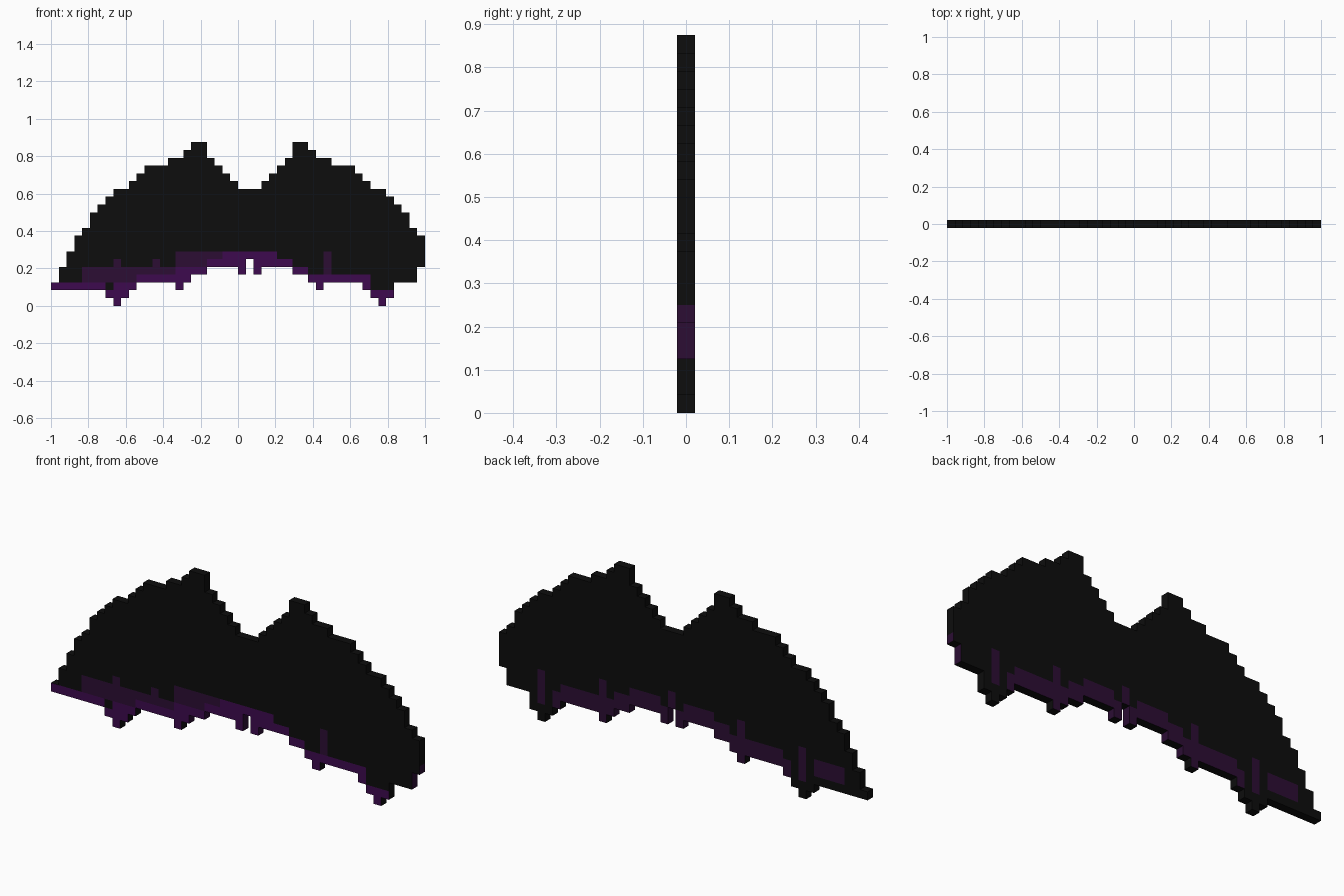
import bpy, bmesh

if "Cube" in bpy.data.objects:
    bpy.data.objects.remove(bpy.data.objects["Cube"])

U = 2 / 48          # size of one block
N = 48              # blocks across
CENTRE = 25         # column the two wings mirror about

# Wing outline: top and bottom block height per column, from the left tip to the centre
TOP = [3, 5, 7, 9, 10, 12, 13, 14, 15, 15, 16, 17, 18, 18, 18, 19, 19, 20, 21, 21, 19, 18, 17, 16, 15, 15]
BOTTOM = [2] * 7 + [1, 0, 1, 2] + [3] * 5 + [2, 3, 4, 4] + [5] * 4 + [4, 6]


def span(i):
    """Bottom and top of a column of blocks."""
    if i < 0 or i >= N:
        return 0, 0
    m = i if i <= CENTRE else 2 * CENTRE - i
    low = BOTTOM[m]
    if i == 47:
        low = 5
    elif i >= 44:
        low = 3
    return low, TOP[m]


def solid(i, k):
    low, top = span(i)
    return low <= k < top


def make_material(name, rgb):
    mat = bpy.data.materials.new(name)
    mat.diffuse_color = (*rgb, 1)
    mat.use_nodes = True
    mat.node_tree.nodes["Principled BSDF"].inputs["Base Color"].default_value = mat.diffuse_color
    return mat


MATS = [make_material("black", (0.004, 0.004, 0.004)),
        make_material("dark_purple", (0.025, 0.0042, 0.034)),
        make_material("bright_purple", (0.048, 0.003, 0.078))]
BLACK, DARK, BRIGHT = 0, 1, 2


def front_colour(i, k):
    low = span(i)[0]
    if i >= 44:
        return BLACK
    # bright hem and hanging finger tips
    if 41 <= i <= 43:
        return BRIGHT if k < 2 else BLACK
    if 7 <= i <= 10 and k <= 2:
        return BLACK if (i, k) == (7, 2) else BRIGHT
    if k == low or (i in (16, 24, 26, 34, 40) and k < low + 2):
        return BRIGHT
    if k == 6 and 22 <= i <= 28:
        return BRIGHT
    # dark band above the hem of the left wing
    if 4 <= i <= 15 and k <= (5 if i in (8, 13) else 4):
        return DARK
    if 16 <= i <= 21 and k <= 6:
        return BRIGHT if k == 4 and i <= 19 else DARK
    if i == 35 and k <= 6:
        return DARK
    return BLACK


def back_colour(i, k):
    low = span(i)[0]
    if i >= 43 or i < 2:
        return BLACK
    # finger bones reach higher and end in black tips
    if i in (8, 42):
        return DARK if 2 <= k <= 5 else BLACK
    if i in (16, 34):
        return DARK if k <= 6 else BLACK
    if i in (7, 9, 41) or (i < 7 and k == 2):
        return BLACK
    if i < 7:
        return DARK if k in (3, 4) and i > 2 else BLACK
    return DARK if k < low + 2 else BLACK


def side_colour(i, k, direction):
    if direction > 0 and i >= 46:
        return DARK if k <= 5 else BLACK
    return DARK if front_colour(i, k) and k > 2 else BLACK


def build_wing(name, columns):
    bm = bmesh.new()

    def quad(points, colour):
        face = bm.faces.new([bm.verts.new(p) for p in points])
        face.material_index = colour

    f, b = -U / 2, U / 2
    for i in columns:
        x0, x1 = i * U - 1, (i + 1) * U - 1
        for k in range(*span(i)):
            z0, z1 = k * U, (k + 1) * U
            quad([(x0, f, z0), (x1, f, z0), (x1, f, z1), (x0, f, z1)], front_colour(i, k))
            quad([(x1, b, z0), (x0, b, z0), (x0, b, z1), (x1, b, z1)], back_colour(i, k))
            if not solid(i - 1, k):
                quad([(x0, b, z0), (x0, f, z0), (x0, f, z1), (x0, b, z1)], side_colour(i, k, -1))
            if not solid(i + 1, k):
                quad([(x1, f, z0), (x1, b, z0), (x1, b, z1), (x1, f, z1)], side_colour(i, k, 1))
            if not solid(i, k + 1):
                quad([(x0, f, z1), (x1, f, z1), (x1, b, z1), (x0, b, z1)], BLACK)
            if not solid(i, k - 1):
                quad([(x0, b, z0), (x1, b, z0), (x1, f, z0), (x0, f, z0)], BLACK)
    bmesh.ops.remove_doubles(bm, verts=bm.verts, dist=U * 0.01)
    mesh = bpy.data.meshes.new(name)
    bm.to_mesh(mesh)
    bm.free()
    for mat in MATS:
        mesh.materials.append(mat)
    bpy.context.collection.objects.link(bpy.data.objects.new(name, mesh))


# The two wings meet at the centre column
build_wing("left_wing", range(0, CENTRE))
build_wing("right_wing", range(CENTRE, N))
